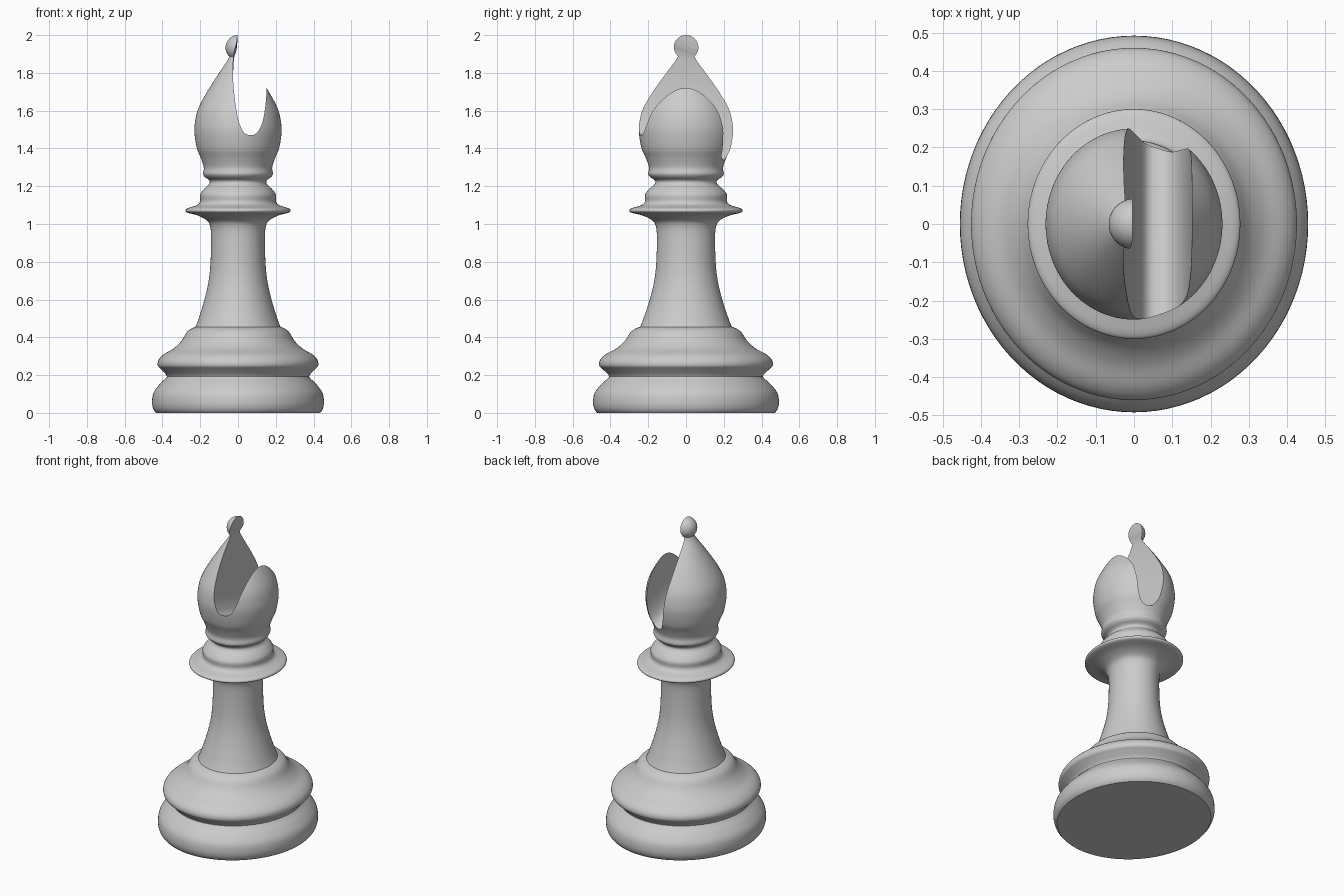
import bpy, bmesh, math

if "Cube" in bpy.data.objects:
    bpy.data.objects.remove(bpy.data.objects["Cube"])

XS = 0.925  # cross-section is slightly oval: x radius / y radius

ivory = bpy.data.materials.new("light_grey")
ivory.diffuse_color = (0.6, 0.6, 0.6, 1)
ivory.use_nodes = True
ivory.node_tree.nodes["Principled BSDF"].inputs["Base Color"].default_value = ivory.diffuse_color


def spline(pts, n):
    """Catmull-Rom curve through the points."""
    out = []
    for i in range(len(pts) - 1):
        p0, p1, p2, p3 = pts[max(i - 1, 0)], pts[i], pts[i + 1], pts[min(i + 2, len(pts) - 1)]
        for k in range(n):
            t = k / n
            out.append(tuple(0.5 * (2 * b + (c - a) * t + (2 * a - 5 * b + 4 * c - d) * t * t
                                    + (3 * b - a - 3 * c + d) * t ** 3)
                             for a, b, c, d in zip(p0, p1, p2, p3)))
    return out + [pts[-1]]


def make_object(name, bm):
    bmesh.ops.recalc_face_normals(bm, faces=bm.faces)
    me = bpy.data.meshes.new(name)
    bm.to_mesh(me)
    bm.free()
    me.materials.append(ivory)
    ob = bpy.data.objects.new(name, me)
    bpy.context.collection.objects.link(ob)
    return ob


def lathe(name, profile, sides=96):
    """Closed oval turning from (radius, z) points, capped at both ends."""
    bm = bmesh.new()
    rings = [[bm.verts.new((r * XS * math.cos(2 * math.pi * i / sides),
                            r * math.sin(2 * math.pi * i / sides), z)) for i in range(sides)]
             for r, z in profile]
    for a, b in zip(rings, rings[1:]):
        for i in range(sides):
            j = (i + 1) % sides
            bm.faces.new((a[i], a[j], b[j], b[i]))
    bm.faces.new(rings[0][::-1])
    bm.faces.new(rings[-1])
    return make_object(name, bm)


# turned sections: base, stem, collar and head
base = [(.47, 0), (.485, .02), (.492, .055), (.484, .105), (.45, .15), (.412, .185), (.41, .2),
        (.44, .23), (.459, .25), (.455, .28), (.425, .31), (.37, .34), (.325, .38), (.295, .425),
        (.27, .445), (.243, .456)]
stem = [(.243, .456), (.225, .5), (.192, .6), (.168, .7), (.157, .8), (.154, .93), (.16, .99),
        (.18, 1.02), (.23, 1.045), (.29, 1.06), (.3, 1.073), (.285, 1.085), (.235, 1.1),
        (.217, 1.12), (.217, 1.155), (.195, 1.185), (.166, 1.21), (.164, 1.23), (.188, 1.247)]
head = [(.188, 1.247), (.2, 1.265), (.196, 1.3), (.213, 1.35), (.235, 1.4), (.249, 1.48),
        (.246, 1.54), (.228, 1.61), (.177, 1.7), (.108, 1.8), (.058, 1.87), (.03, 1.93)]
body = lathe("bishop_body", spline(base, 4)[:-1] + spline(stem, 4)[:-1] + spline(head, 5))

# small ball on the tip
bm = bmesh.new()
bmesh.ops.create_uvsphere(bm, u_segments=48, v_segments=24, radius=.066)
bmesh.ops.translate(bm, verts=bm.verts, vec=(0, 0, 1.934))
ball = make_object("tip_ball", bm)

# notch: rounded slot that slopes down towards the back
slot = spline([(-.004, 2.3), (-.004, 2.04), (-.022, 1.95), (-.027, 1.82), (-.018, 1.68),
               (-.002, 1.56), (.015, 1.505), (.035, 1.473), (.063, 1.465), (.09, 1.473),
               (.115, 1.505), (.135, 1.57), (.148, 1.68), (.152, 1.8)], 4) + [(.3, 2.3)]
bm = bmesh.new()
ends = [[bm.verts.new((x, y, z - .3 * (y + .22))) for x, z in slot] for y in (-.5, .5)]
for i in range(len(slot)):
    j = (i + 1) % len(slot)
    bm.faces.new((ends[0][i], ends[0][j], ends[1][j], ends[1][i]))
bm.faces.new(ends[0])
bm.faces.new(ends[1][::-1])
cutter = make_object("notch_cutter", bm)
cutter.hide_render = True

# cut the notch and smooth the surfaces
for ob in (body, ball):
    mod = ob.modifiers.new("notch", 'BOOLEAN')
    mod.operation = 'DIFFERENCE'
    mod.solver = 'EXACT'
    mod.object = cutter
    bpy.ops.object.select_all(action='DESELECT')
    bpy.context.view_layer.objects.active = ob
    ob.select_set(True)
    bpy.ops.object.modifier_apply(modifier=mod.name)
    bpy.ops.object.shade_smooth_by_angle(angle=math.radians(35))
bpy.data.objects.remove(cutter)
